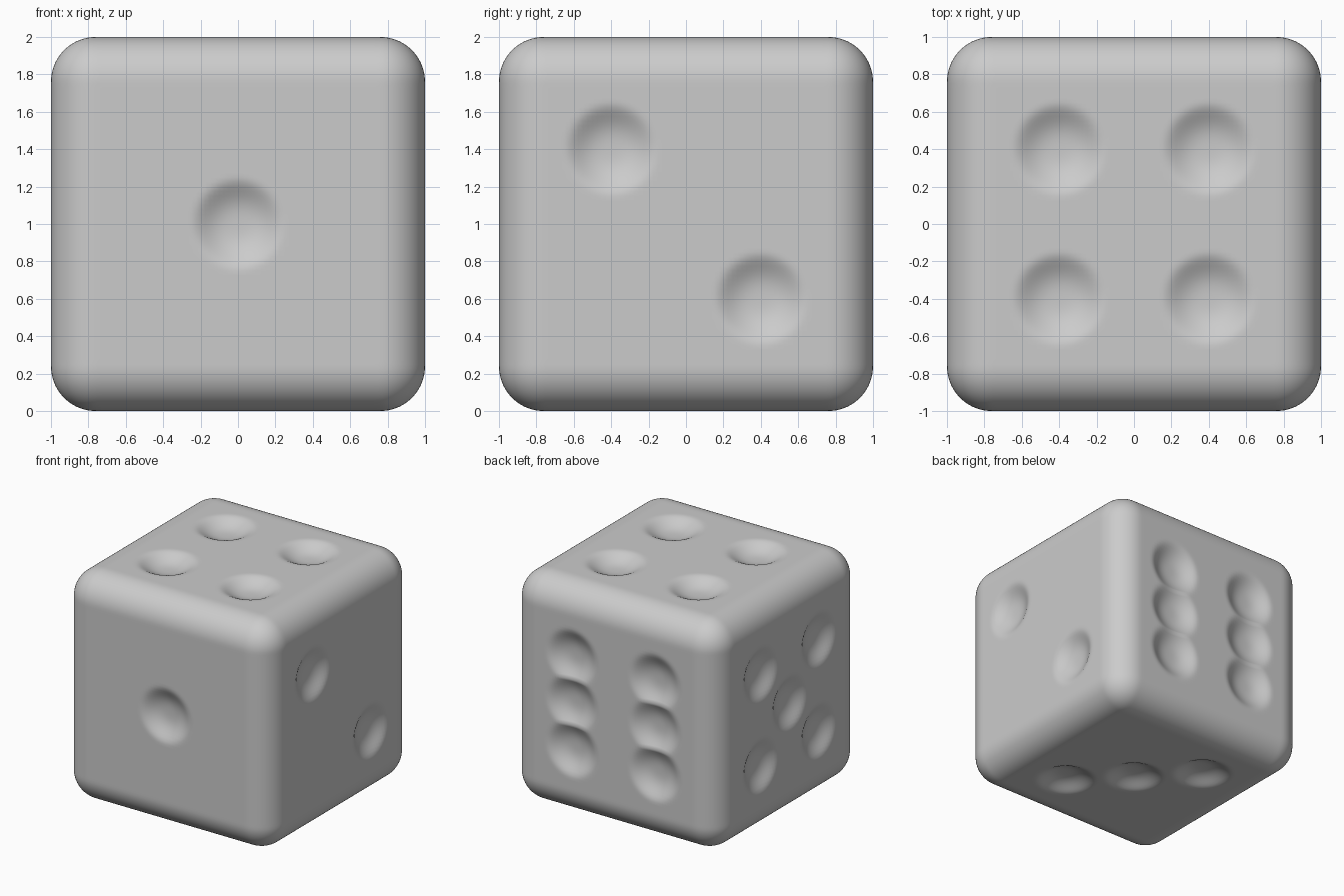
import bpy, bmesh
from mathutils import Vector

if "Cube" in bpy.data.objects:
    bpy.data.objects.remove(bpy.data.objects["Cube"])

R_EDGE = 0.24      # edge rounding radius
R_PIP = 0.25       # outer radius of a soft dimple
DEPTH = 0.07       # dimple depth
A = 0.4            # pip offset from the face centre

# Pip centres for each face, keyed by (axis, sign); coordinates are the other two axes in order
corners = [(-A, -A), (-A, A), (A, -A), (A, A)]
diagonal = [(-A, A), (A, -A)]
pips = {
    (1, -1): [(0, 0)],                                          # front: one
    (0, 1): diagonal,                                           # right: two
    (2, -1): diagonal + [(0, 0)],                               # bottom: three
    (2, 1): corners,                                            # top: four
    (0, -1): corners + [(0, 0)],                                # left: five
    (1, 1): [(x, z) for x in (-A, A) for z in (-A, 0, A)],      # back: six
}


def dimple(u, v, centres):
    """Depth of the soft round hollows at a point of a face."""
    deepest = 0.0
    for cu, cv in centres:
        t = ((u - cu) ** 2 + (v - cv) ** 2) ** 0.5 / R_PIP
        if t < 1:
            deepest = max(deepest, DEPTH * (1 - t ** 3) ** 2)
    return deepest


# Finely divided cube
bm = bmesh.new()
bmesh.ops.create_cube(bm, size=2)
bmesh.ops.subdivide_edges(bm, edges=bm.edges[:], cuts=79, use_grid_fill=True)

inner = 1 - R_EDGE
for vert in bm.verts:
    # Round the edges and corners
    p = vert.co.copy()
    q = Vector([max(-inner, min(inner, c)) for c in p])
    vert.co = q + (p - q).normalized() * R_EDGE
    # Press in the pips
    axis = max(range(3), key=lambda i: abs(p[i]))
    sign = 1 if p[axis] > 0 else -1
    u, v = [p[i] for i in range(3) if i != axis]
    vert.co[axis] -= sign * dimple(u, v, pips[(axis, sign)])
    vert.co.z += 1

for face in bm.faces:
    face.smooth = True

mesh = bpy.data.meshes.new("die")
bm.to_mesh(mesh)
bm.free()
die = bpy.data.objects.new("die", mesh)
bpy.context.collection.objects.link(die)
